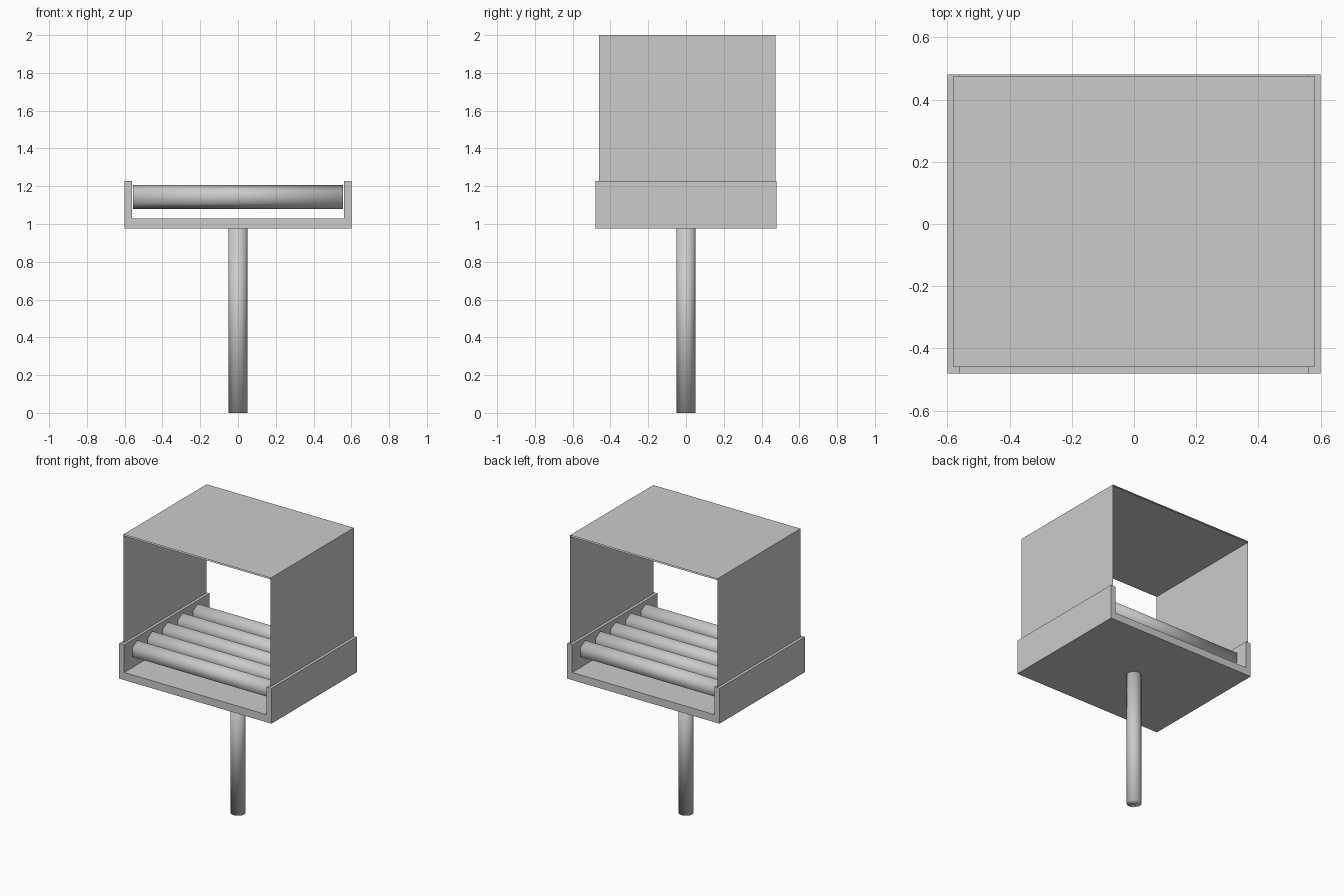
import bpy, math
from mathutils import Matrix

if "Cube" in bpy.data.objects:
    bpy.data.objects.remove(bpy.data.objects["Cube"])

def mesh_object(name, verts, faces):
    me = bpy.data.meshes.new(name)
    me.from_pydata(verts, [], faces)
    me.update()
    ob = bpy.data.objects.new(name, me)
    bpy.context.collection.objects.link(ob)
    return ob

def extrude_profile(name, profile, y0, y1, closed):
    """Sweep an x-z profile along y; closed profiles get end caps."""
    n = len(profile)
    verts = [(x, y, z) for y in (y0, y1) for x, z in profile]
    faces = [(i, (i + 1) % n, n + (i + 1) % n, n + i)
             for i in range(n if closed else n - 1)]
    if closed:
        faces += [tuple(reversed(range(n))), tuple(range(n, 2 * n))]
    faces = [f[::-1] for f in faces] if closed else faces
    ob = mesh_object(name, verts, faces)
    if closed:
        import bmesh
        bm = bmesh.new()
        bm.from_mesh(ob.data)
        bmesh.ops.recalc_face_normals(bm, faces=bm.faces)
        bm.to_mesh(ob.data)
        bm.free()
    return ob

def rod(name, sides, radius, length, loc, along_x=False):
    bpy.ops.mesh.primitive_cylinder_add(vertices=sides, radius=radius,
                                        depth=length, location=loc)
    ob = bpy.context.object
    ob.name = name
    bpy.ops.object.shade_smooth()
    if along_x:
        # lay down with a ridge pointing straight up
        ob.data.transform(Matrix.Rotation(math.radians(90), 4, 'Y')
                          @ Matrix.Rotation(math.radians(90), 4, 'Z'))
    return ob

# Support post
rod("post", 12, 0.05, 0.98, (0, 0, 0.49))

# U-shaped tray with raised side walls
extrude_profile("tray", [(-0.6, 0.976), (0.6, 0.976), (0.6, 1.227), (0.56, 1.227),
                         (0.56, 1.03), (-0.56, 1.03), (-0.56, 1.227), (-0.6, 1.227)],
                -0.48, 0.48, True)

# Row of hexagonal rollers across the tray
for i in range(5):
    roller = rod(f"roller_{i + 1}", 6, 0.064, 1.11,
                 (0, -0.34 + 0.17 * i, 1.143), along_x=True)
    # make sure the ridge (widest diameter) is vertical
    if roller.dimensions.y > roller.dimensions.z:
        roller.data.transform(Matrix.Rotation(math.radians(30), 4, 'X'))

# Thin hood, open at front and back, with a second sheet under the top
extrude_profile("hood", [(0.58, 1.2), (0.58, 2), (-0.58, 2), (-0.58, 1.2)],
                -0.46, 0.475, False)
lining = extrude_profile("hood_top_lining", [(0.58, 1.99), (-0.58, 1.99)],
                         -0.46, 0.475, False)
lining.data.flip_normals()
